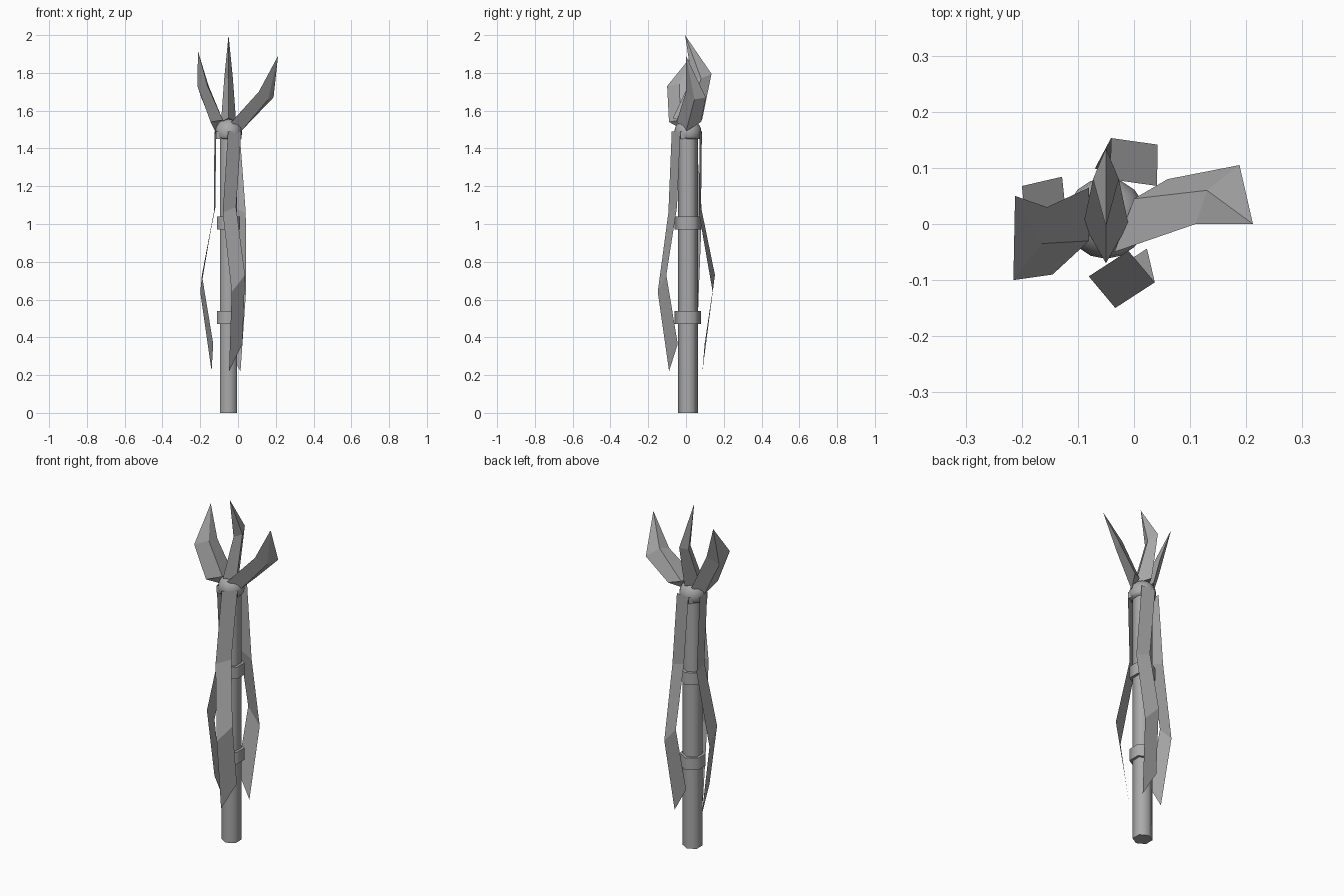
import bpy, bmesh
from math import sin, cos, radians
from mathutils import Vector

cube = bpy.data.objects.get("Cube")
if cube:
    bpy.data.objects.remove(cube, do_unlink=True)

AXIS = Vector((-0.05, 0.01, 0))

grey = bpy.data.materials.new("stone_grey")
grey.use_nodes = True
grey.diffuse_color = (0.4, 0.4, 0.4, 1)
bsdf = next(n for n in grey.node_tree.nodes if n.type == "BSDF_PRINCIPLED")
bsdf.inputs["Base Color"].default_value = (0.4, 0.4, 0.4, 1)


def finish(name, bm, smooth=False, closed=True):
    if closed:
        bmesh.ops.recalc_face_normals(bm, faces=bm.faces[:])
    mesh = bpy.data.meshes.new(name)
    bm.to_mesh(mesh)
    bm.free()
    mesh.materials.append(grey)
    obj = bpy.data.objects.new(name, mesh)
    bpy.context.collection.objects.link(obj)
    if smooth:
        bpy.ops.object.select_all(action="DESELECT")
        obj.select_set(True)
        bpy.context.view_layer.objects.active = obj
        bpy.ops.object.shade_smooth_by_angle(angle=radians(65))
    return obj


def hex_prism(name, radius, low, high):
    """Six-sided post with corners toward front and back."""
    bm = bmesh.new()
    rings = []
    for z in (low, high):
        rings.append([bm.verts.new(AXIS + Vector((radius * sin(radians(60 * i)),
                      radius * cos(radians(60 * i)), z))) for i in range(6)])
    for i in range(6):
        j = (i + 1) % 6
        bm.faces.new((rings[0][i], rings[0][j], rings[1][j], rings[1][i]))
    for ring in rings:
        bm.faces.new(ring)
    finish(name, bm, smooth=True)


# Shaft and collars
hex_prism("shaft", 0.053, 0, 1.47)
hex_prism("lower_collar", 0.07, 0.47, 0.54)
hex_prism("upper_collar", 0.07, 0.97, 1.04)

# Rounded head, cut flat underneath
bm = bmesh.new()
bmesh.ops.create_uvsphere(bm, u_segments=16, v_segments=10, radius=0.072)
bmesh.ops.translate(bm, verts=bm.verts[:], vec=AXIS + Vector((0, 0, 1.485)))
cut = bmesh.ops.bisect_plane(bm, geom=bm.verts[:] + bm.edges[:] + bm.faces[:],
                             plane_co=(0, 0, 1.45), plane_no=(0, 0, -1), clear_outer=True)
bmesh.ops.holes_fill(bm, edges=[e for e in bm.edges if e.is_boundary])
finish("head", bm, smooth=True)

# Hanging strips: distance out, sideways centre, heights of the two edges
STRIP = [(0.07, 0.007, 1.49, 1.49), (0.07, 0.04, 1.06, 1.09),
         (0.143, 0.031, 0.64, 0.73), (0.085, 0.01, 0.22, 0.365)]


def strip(name, degrees):
    a = radians(degrees)
    out = Vector((cos(a), sin(a), 0))
    side = Vector((sin(a), -cos(a), 0))

    def place(r, t, z):
        return AXIS + out * r + side * t + Vector((0, 0, z))

    bm = bmesh.new()
    rows = [(bm.verts.new(place(r, t + 0.042, low)), bm.verts.new(place(r, t - 0.042, high)))
            for r, t, low, high in STRIP]
    for p, q in zip(rows, rows[1:]):
        bm.faces.new((p[0], q[0], q[1], p[1]))
    # Short tab folded in against the head
    tab = [(0.07, -0.035, 1.49), (0.07, -0.035, 1.45), (0.025, -0.055, 1.45), (0.025, -0.055, 1.49)]
    bm.faces.new([bm.verts.new(place(*p)) for p in tab])
    finish(name, bm, closed=False)


strip("front_strip", -57)
strip("back_strip", 82)
strip("right_strip", 186)


def prong(name, base, middle, tip):
    """Four-sided claw: base section, wide middle section, point."""
    bm = bmesh.new()
    b = [bm.verts.new(p) for p in base]
    m = [bm.verts.new(p) for p in middle]
    t = bm.verts.new(tip)
    for i in range(4):
        j = (i + 1) % 4
        bm.faces.new((b[i], b[j], m[j], m[i]))
        bm.faces.new((m[i], m[j], t))
    bm.faces.new(b)
    finish(name, bm)


# Prongs: each section runs outer edge, upper ridge, inner edge, lower ridge
prong("left_prong",
      [(0.06, 0.08, 1.54), (0, 0.045, 1.55), (-0.035, -0.05, 1.54), (0.015, 0, 1.49)],
      [(0.188, 0.105, 1.67), (0.13, 0.06, 1.715), (0.11, 0, 1.7), (0.16, 0.045, 1.66)],
      (0.212, 0, 1.89))
prong("right_prong",
      [(-0.145, -0.09, 1.54), (-0.08, -0.03, 1.55), (-0.08, 0.065, 1.54), (-0.12, 0, 1.49)],
      [(-0.215, -0.1, 1.73), (-0.165, -0.035, 1.74), (-0.155, 0.03, 1.73), (-0.195, -0.03, 1.67)],
      (-0.212, 0.05, 1.915))
prong("back_prong",
      [(-0.05, 0.085, 1.55), (-0.09, 0, 1.54), (-0.05, -0.07, 1.56), (-0.01, 0, 1.54)],
      [(-0.05, 0.135, 1.795), (-0.073, 0.08, 1.77), (-0.05, 0.03, 1.77), (-0.027, 0.08, 1.77)],
      (-0.05, -0.005, 2))
